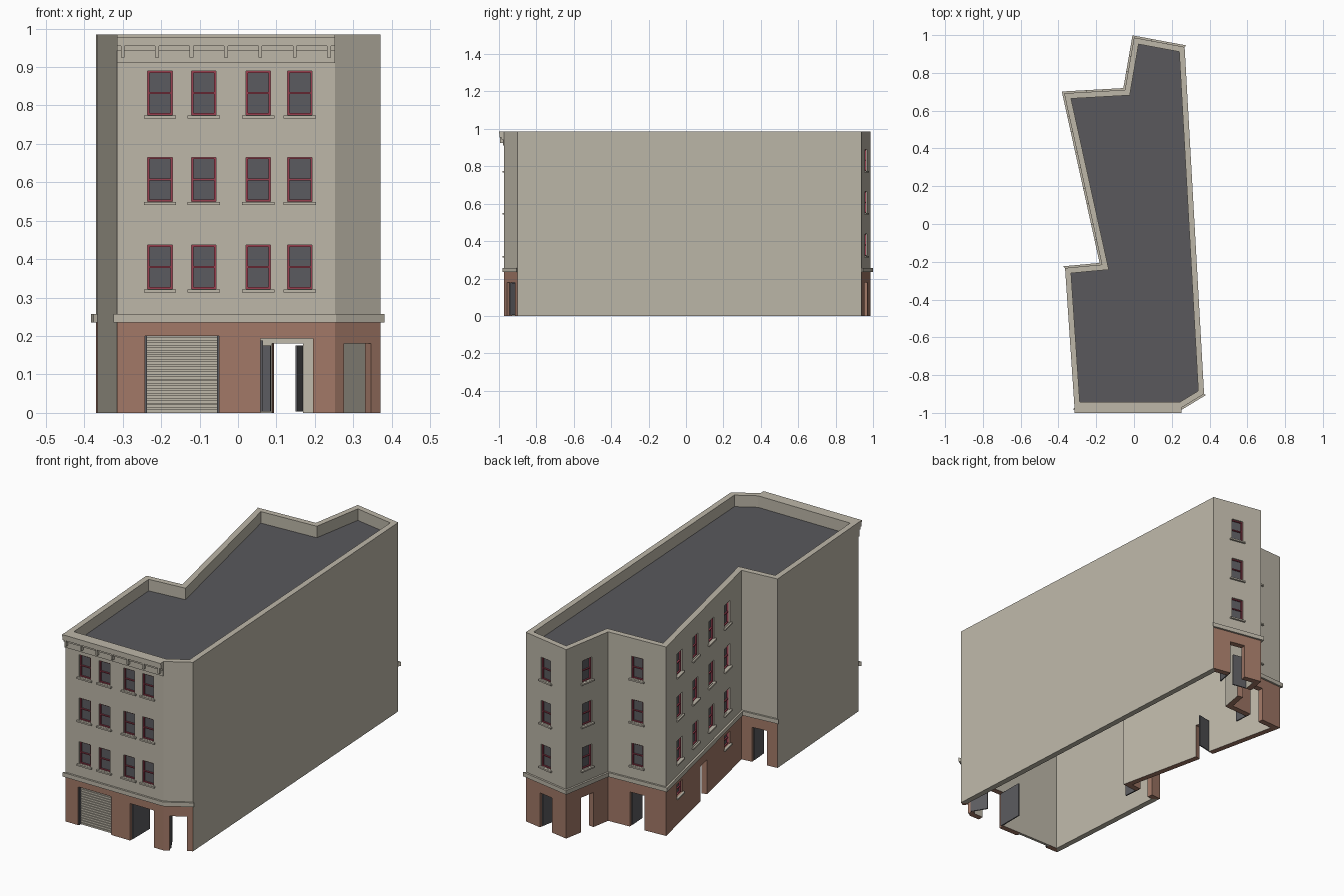
import bpy, bmesh
from mathutils import Vector

cube = bpy.data.objects.get("Cube")
if cube:
    bpy.data.objects.remove(cube, do_unlink=True)


def material(name, rgb):
    m = bpy.data.materials.new(name)
    m.use_nodes = True
    m.diffuse_color = (*rgb, 1)
    m.node_tree.nodes["Principled BSDF"].inputs["Base Color"].default_value = (*rgb, 1)
    return m


stone = material("beige stone", (0.51, 0.475, 0.395))
brick = material("red brick", (0.36, 0.19, 0.135))
roof_grey = material("roof grey", (0.10, 0.098, 0.108))
glass = material("dark glass", (0.105, 0.105, 0.115))
crimson = material("crimson paint", (0.32, 0.05, 0.08))

TOP, ROOF, BASE, THICK = 0.985, 0.925, 0.235, 0.03

# Footprint, counter-clockwise from the front corner at -x
plan = [Vector(p) for p in (
    (-0.315, -0.972), (0.252, -0.972), (0.371, -0.9), (0.268, 0.937), (0.0, 0.987),
    (-0.048, 0.71), (-0.37, 0.692), (-0.17, -0.215), (-0.365, -0.233))]
N = len(plan)
FRONT, CHAMFER, PARTY_R, BACK, BACK_SIDE, BACK_STEP, SLANT, NOTCH, PARTY_L = range(N)
rows = [(0.322, 0.437), (0.55, 0.665), (0.775, 0.89)]
WIN, DOOR, DOOR_H = 0.064, 0.082, 0.18


def axes(i):
    """Start point, direction, outward normal and length of wall i."""
    a, b = plan[i], plan[(i + 1) % N]
    d = (b - a).normalized()
    return a, d, Vector((d.y, -d.x)), (b - a).length


def offset_plan(amount):
    """Footprint moved outward with mitred corners."""
    out = []
    for i in range(N):
        n0, n1 = axes(i - 1 if i else N - 1)[2], axes(i)[2]
        out.append(plan[i] + (n0 + n1) * amount / (1 + n0.dot(n1)))
    return out


def finish(bm, name, *mats):
    me = bpy.data.meshes.new(name)
    bm.to_mesh(me)
    bm.free()
    for m in mats:
        me.materials.append(m)
    ob = bpy.data.objects.new(name, me)
    bpy.context.collection.objects.link(ob)
    return ob


def wall_box(bm, wall, u0, u1, z0, z1, d0, d1):
    """Box in wall coordinates: along the wall, height, outward depth."""
    a, d, n, _ = axes(wall)
    rings = []
    for z in (z0, z1):
        rings.append([bm.verts.new((*(a + d * u + n * w), z))
                      for u, w in ((u0, d1), (u1, d1), (u1, d0), (u0, d0))])
    lo, hi = rings
    bm.faces.new(lo[::-1])
    bm.faces.new(hi)
    for k in range(4):
        j = (k + 1) % 4
        bm.faces.new((lo[k], lo[j], hi[j], hi[k]))


# Lay out the openings as (wall, u0, u1, z0, z1)
windows, doors = [], []


def add_window(wall, u, z0, z1):
    windows.append((wall, u - WIN / 2, u + WIN / 2, z0, z1))


def add_door(wall, u, width=DOOR, height=DOOR_H):
    doors.append((wall, u - width / 2, u + width / 2, 0, height))


for z0, z1 in rows:
    for x in (-0.203, -0.089, 0.053, 0.161):
        add_window(FRONT, x - plan[0].x, z0, z1)
    for wall in (BACK, BACK_SIDE, BACK_STEP):
        add_window(wall, axes(wall)[3] / 2, z0, z1)
    for t in (0.18, 0.39, 0.6, 0.81):
        add_window(SLANT, axes(SLANT)[3] * t, z0, z1)
for t in (0.18, 0.81):
    add_window(SLANT, axes(SLANT)[3] * t, 0.145, 0.21)
for wall in (BACK, BACK_SIDE, BACK_STEP, SLANT, NOTCH, CHAMFER):
    add_door(wall, axes(wall)[3] / 2)
add_door(FRONT, 0.127 - plan[0].x, 0.136, 0.193)
garage = (FRONT, -0.242 - plan[0].x, -0.05 - plan[0].x, 0, 0.2)
openings = windows + doors + [garage]

# Walls: one sheet with holes, thickened inwards
z_cuts = sorted({0, BASE, TOP} | {z for o in openings for z in o[3:]})
bm = bmesh.new()
for i in range(N):
    a, d, n, length = axes(i)
    holes = [o for o in openings if o[0] == i]
    u_cuts = sorted({0, length} | {u for o in holes for u in o[1:3]})
    for u0, u1 in zip(u_cuts, u_cuts[1:]):
        for z0, z1 in zip(z_cuts, z_cuts[1:]):
            um, zm = (u0 + u1) / 2, (z0 + z1) / 2
            if any(o[1] < um < o[2] and o[3] < zm < o[4] for o in holes):
                continue
            f = bm.faces.new([bm.verts.new((*(a + d * u), z))
                              for u, z in ((u0, z0), (u1, z0), (u1, z1), (u0, z1))])
            f.material_index = 0 if zm < BASE and i not in (PARTY_R, PARTY_L) else 1
bmesh.ops.remove_doubles(bm, verts=bm.verts, dist=0.0002)
walls = finish(bm, "walls", brick, stone, stone)
solid = walls.modifiers.new("thickness", "SOLIDIFY")
solid.thickness = THICK
solid.offset = -1
solid.use_even_offset = True
solid.material_offset = 1

# Roof slab inside the parapet
bm = bmesh.new()
inner = offset_plan(-THICK + 0.001)
face = bm.faces.new([bm.verts.new((*p, ROOF)) for p in inner])
under = bmesh.ops.extrude_face_region(bm, geom=[face], use_keep_orig=True)["geom"]
bmesh.ops.translate(bm, verts=[v for v in under if isinstance(v, bmesh.types.BMVert)],
                    vec=(0, 0, -0.02))
bmesh.ops.recalc_face_normals(bm, faces=bm.faces)
for f in bm.faces:
    f.material_index = 0 if f.normal.z > 0.5 else 1
finish(bm, "roof", roof_grey, stone)

# String course above the brick, skipping the party walls
bm = bmesh.new()
outer = offset_plan(0.01)
for path in ((0, 1, 2), (3, 4, 5, 6, 7, 8)):
    sections = []
    for i in path:
        sections.append([bm.verts.new((*p, z)) for p, z in (
            (plan[i], BASE), (outer[i], BASE), (outer[i], BASE + 0.022), (plan[i], BASE + 0.022))])
    for s, t in zip(sections, sections[1:]):
        for k in range(4):
            j = (k + 1) % 4
            bm.faces.new((s[k], t[k], t[j], s[j]))
    bm.faces.new(sections[0])
    bm.faces.new(sections[-1][::-1])
bmesh.ops.recalc_face_normals(bm, faces=bm.faces)
finish(bm, "string_course", stone)

# Windows: panes, sash frames, sills and inner lining
panes, frames, sills, lining = (bmesh.new() for _ in range(4))
BAR = 0.005
for wall, u0, u1, z0, z1 in windows:
    mid = (z0 + z1) / 2
    wall_box(panes, wall, u0, u1, z0, z1, -0.018, -0.014)
    wall_box(lining, wall, u0, u1, z0, z1, -THICK, -0.024)
    for a, b in ((u0, u0 + BAR), (u1 - BAR, u1)):
        wall_box(frames, wall, a, b, z0, z1, -0.014, -0.006)
    for a, b in ((z0, z0 + BAR), (mid - BAR / 2, mid + BAR / 2), (z1 - BAR, z1)):
        wall_box(frames, wall, u0 + BAR, u1 - BAR, a, b, -0.014, -0.007)
    wall_box(sills, wall, u0 - 0.01, u1 + 0.01, z0 - 0.009, z0 - 0.001, 0, 0.01)
finish(panes, "window_panes", glass)
finish(frames, "window_frames", crimson)
finish(sills, "window_sills", stone)
finish(lining, "window_lining", stone)

# Door leaves standing open into the building
bm = bmesh.new()
for wall, u0, u1, z0, z1 in doors:
    wall_box(bm, wall, u0, u0 + 0.006, 0.004, z1 - 0.004, -THICK - (u1 - u0) * 0.9, -0.015)
finish(bm, "door_leaves", glass)

# Roller shutter with slats and side guides
_, g0, g1, _, gz = garage
bm = bmesh.new()
wall_box(bm, FRONT, g0, g1, 0, gz, -THICK, -0.02)
SLATS = 16
for k in range(SLATS):
    z = gz * k / SLATS
    wall_box(bm, FRONT, g0 + 0.005, g1 - 0.005, z, z + gz / SLATS * 0.7, -0.02, -0.016)
finish(bm, "roller_shutter", stone)
bm = bmesh.new()
for a, b in ((g0, g0 + 0.005), (g1 - 0.005, g1)):
    wall_box(bm, FRONT, a, b, 0, gz, -0.02, -0.004)
finish(bm, "shutter_guides", glass)

# Front cornice with brackets
bm = bmesh.new()
width = axes(FRONT)[3]
for z0, z1, depth in ((0.91, 0.943, 0.006), (0.943, 0.955, 0.014),
                      (0.955, 0.976, 0.024), (0.976, TOP, 0.028)):
    wall_box(bm, FRONT, 0, width, z0, z1, 0, depth)
for k in range(7):
    u = 0.015 + k * 0.0895
    wall_box(bm, FRONT, u - 0.005, u + 0.005, 0.925, 0.955, 0, 0.022)
finish(bm, "cornice", stone)
